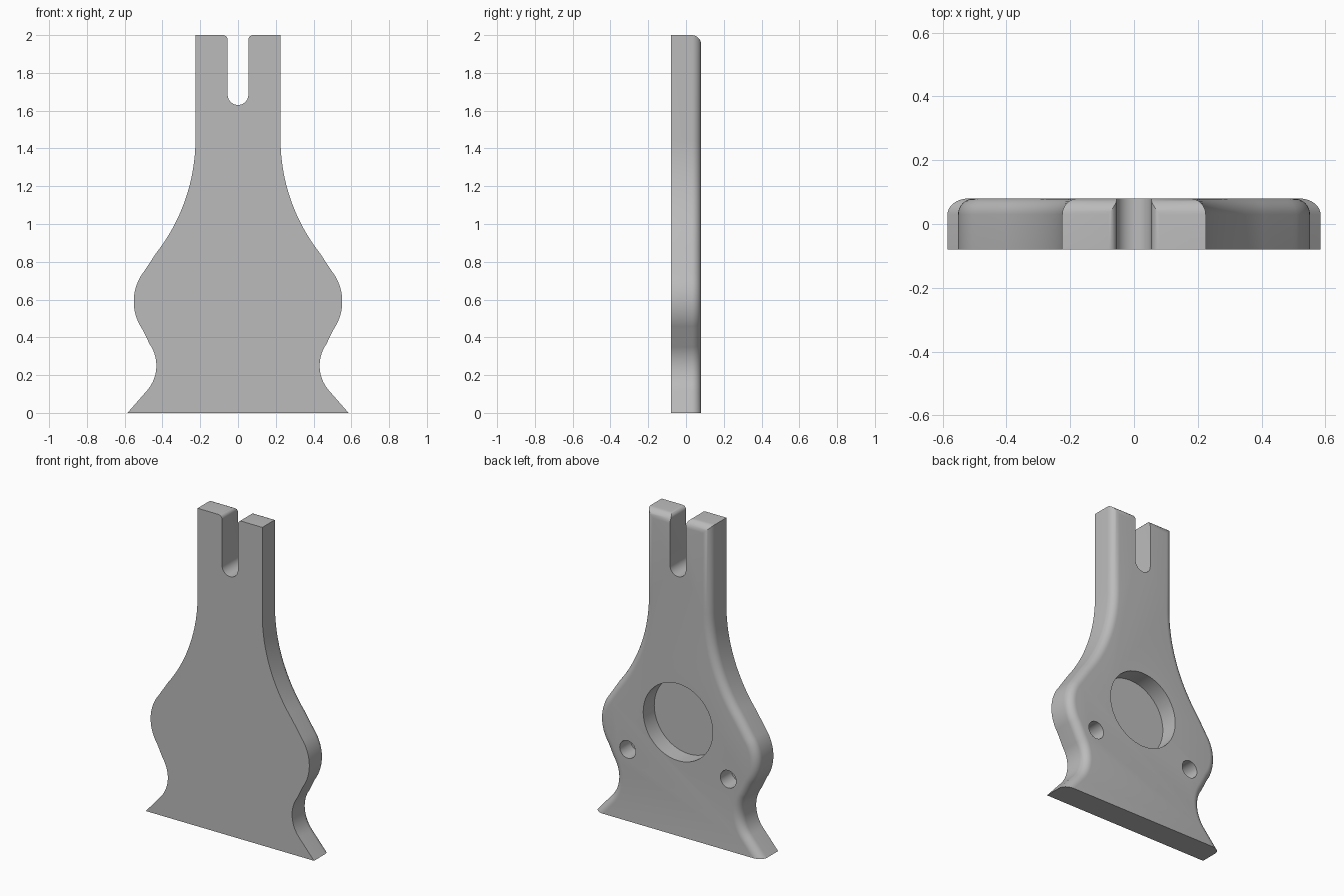
import bpy, bmesh
from math import sin, cos, pi, radians
from mathutils import Vector

cube = bpy.data.objects.get("Cube")
if cube:
    bpy.data.objects.remove(cube, do_unlink=True)

HALF = 0.08      # half thickness of the plate
FILLET = 0.05    # rounding of the back rim

grey = bpy.data.materials.new("plain grey")
grey.use_nodes = True
grey.diffuse_color = (0.5, 0.5, 0.5, 1)
grey.node_tree.nodes["Principled BSDF"].inputs["Base Color"].default_value = (0.5, 0.5, 0.5, 1)


def arc(cx, cz, r, start, end, steps):
    angles = [radians(start + (end - start) * i / steps) for i in range(steps + 1)]
    return [Vector((cx + r * cos(a), cz + r * sin(a))) for a in angles]


def inset(points, distance):
    """Inset a counter-clockwise outline; edges on the ground stay in place."""
    result = []
    n = len(points)
    for i, p in enumerate(points):
        sides = []
        for a, b in ((points[i - 1], p), (p, points[(i + 1) % n])):
            d = (b - a).normalized()
            on_ground = a.y == 0 and b.y == 0
            sides.append((Vector((-d.y, d.x)), 0 if on_ground else distance))
        (n1, d1), (n2, d2) = sides
        det = n1.x * n2.y - n1.y * n2.x
        if abs(det) < 1e-4:
            result.append(p + n1 * d1)
        else:
            result.append(p + Vector((d1 * n2.y - d2 * n1.y, d2 * n1.x - d1 * n2.x)) / det)
    return result


def loft(name, layers):
    """Solid through a list of (outline, y) layers."""
    bm = bmesh.new()
    rings = [[bm.verts.new((p.x, y, p.y)) for p in pts] for pts, y in layers]
    bm.faces.new(rings[0])
    bm.faces.new(rings[-1][::-1])
    for lo, hi in zip(rings, rings[1:]):
        for i in range(len(lo)):
            bm.faces.new((lo[i - 1], lo[i], hi[i], hi[i - 1]))
    bmesh.ops.recalc_face_normals(bm, faces=bm.faces)
    mesh = bpy.data.meshes.new(name)
    bm.to_mesh(mesh)
    bm.free()
    mesh.materials.append(grey)
    obj = bpy.data.objects.new(name, mesh)
    bpy.context.collection.objects.link(obj)
    return obj


# Half outline: flared foot, waist, round belly, sweeping shoulder, straight neck
half = [Vector((0.585, 0))]
half += arc(0.632, 0.25, 0.2, 222, 145, 14)
half += arc(0.292, 0.59, 0.26, -35, 38, 16)
half += arc(1.205, 1.45, 0.98, 218, 180, 16)
half.append(Vector((0.225, 2)))
outline = half + [Vector((-p.x, p.y)) for p in reversed(half)]

# Plate with sharp front rim and rounded back rim
layers = [(outline, -HALF)]
for i in range(9):
    a = i / 8 * pi / 2
    layers.append((inset(outline, FILLET * (1 - cos(a))), HALF - FILLET + FILLET * sin(a)))
plate = loft("plate", layers)

# Fork slot with round bottom and eased mouth
right = [Vector((0, 1.63))] + arc(0, 1.685, 0.055, -80, 0, 8)
right += arc(0.08, 1.975, 0.025, 180, 90, 5) + [Vector((0.08, 2.1))]
slot = right + [Vector((-p.x, p.y)) for p in reversed(right[1:])]
cutters = [loft("slot_cutter", [(slot, -0.2), (slot, 0.2)])]

# Blind holes in the back: one large recess and two small sockets
for name, x, z, r, depth in (("recess_cutter", 0, 0.715, 0.242, 0.11),
                             ("left_socket_cutter", 0.35, 0.45, 0.055, 0.11),
                             ("right_socket_cutter", -0.35, 0.45, 0.055, 0.11)):
    circle = arc(x, z, r, 0, 360, 48)[:-1]
    cutters.append(loft(name, [(circle, HALF - depth), (circle, 0.2)]))

for cutter in cutters:
    mod = plate.modifiers.new(cutter.name, 'BOOLEAN')
    mod.operation = 'DIFFERENCE'
    mod.solver = 'EXACT'
    mod.object = cutter

# Bake the cuts and drop the cutters
bpy.context.view_layer.update()
evaluated = plate.evaluated_get(bpy.context.evaluated_depsgraph_get())
mesh = bpy.data.meshes.new_from_object(evaluated)
plate.modifiers.clear()
plate.data = mesh
for cutter in cutters:
    bpy.data.objects.remove(cutter, do_unlink=True)

bpy.ops.object.select_all(action='DESELECT')
plate.select_set(True)
bpy.context.view_layer.objects.active = plate
bpy.ops.object.shade_smooth_by_angle(angle=radians(30))
